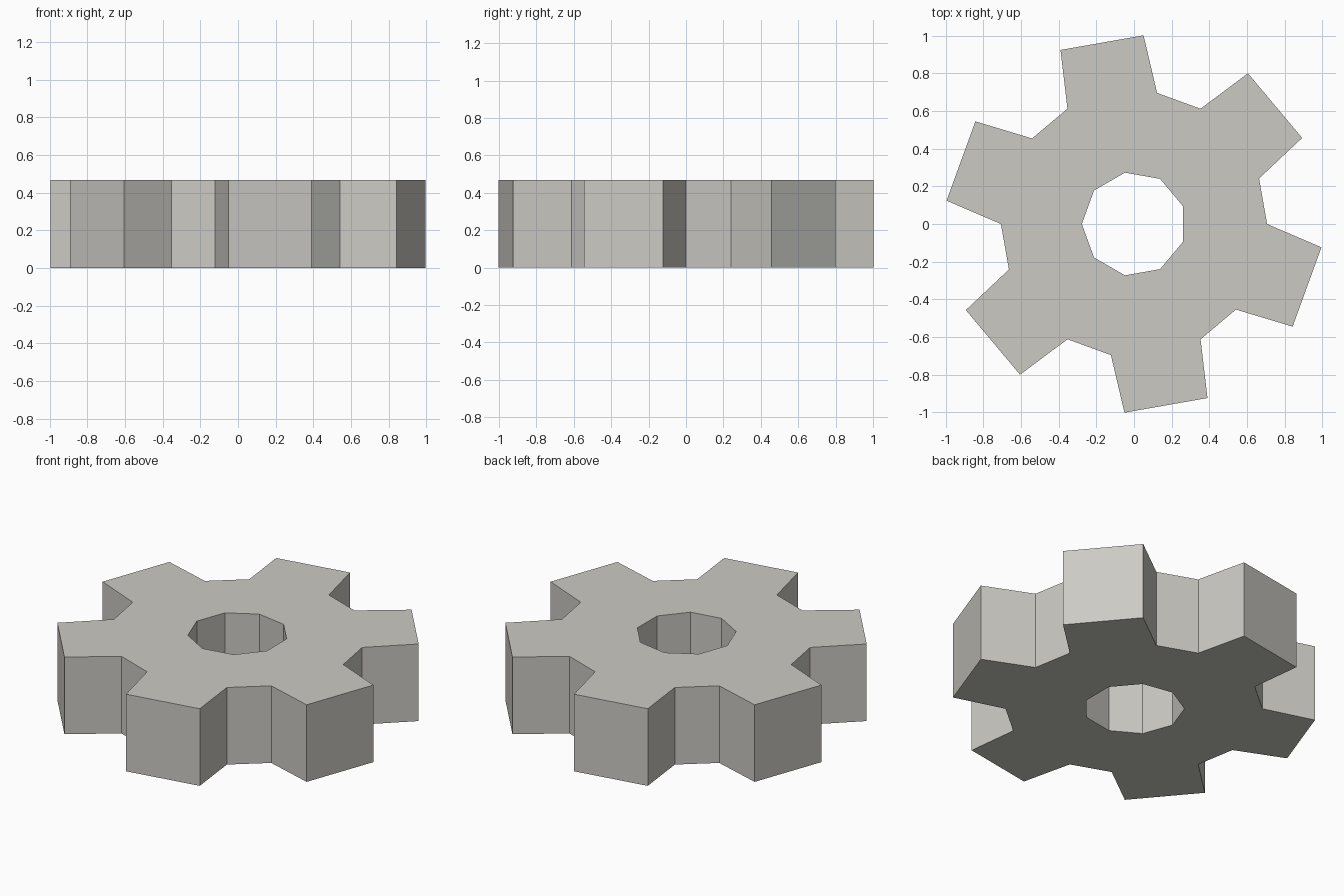
import bpy, bmesh, math

if "Cube" in bpy.data.objects:
    bpy.data.objects.remove(bpy.data.objects["Cube"])

HEIGHT = 0.468
ROOT_R, TIP_R, HOLE_R = 0.707, 1.0035, 0.277
TEETH, PHASE = 6, 100          # phase: direction of the first tooth, degrees


def polar(r, deg):
    a = math.radians(deg)
    return (r * math.cos(a), r * math.sin(a), 0)


def add_loop(bm, points):
    vs = [bm.verts.new(p) for p in points]
    return [bm.edges.new((vs[i], vs[(i + 1) % len(vs)])) for i in range(len(vs))]


# Gear outline: six flared teeth on an 18-sided body
outline = []
for i in range(TEETH):
    c = PHASE + i * 360 / TEETH
    outline += [polar(ROOT_R, c - 20), polar(TIP_R, c - 12.9),
                polar(TIP_R, c + 12.9), polar(ROOT_R, c + 20)]

# Nine-sided axle hole
hole = [polar(HOLE_R, PHASE + i * 40) for i in range(9)]

# Fill between the loops and extrude to full thickness
bm = bmesh.new()
edges = add_loop(bm, outline) + add_loop(bm, hole)
bmesh.ops.triangle_fill(bm, use_beauty=True, use_dissolve=False, edges=edges)
ext = bmesh.ops.extrude_face_region(bm, geom=bm.faces[:], use_keep_orig=True)
top = [g for g in ext["geom"] if isinstance(g, bmesh.types.BMVert)]
bmesh.ops.translate(bm, verts=top, vec=(0, 0, HEIGHT))
bmesh.ops.recalc_face_normals(bm, faces=bm.faces[:])

mesh = bpy.data.meshes.new("gear")
bm.to_mesh(mesh)
bm.free()

# Single warm grey finish
grey = bpy.data.materials.new("warm grey")
grey.diffuse_color = (0.60, 0.59, 0.55, 1)
grey.use_nodes = True
grey.node_tree.nodes["Principled BSDF"].inputs["Base Color"].default_value = grey.diffuse_color
mesh.materials.append(grey)
gear = bpy.data.objects.new("gear", mesh)
bpy.context.collection.objects.link(gear)
